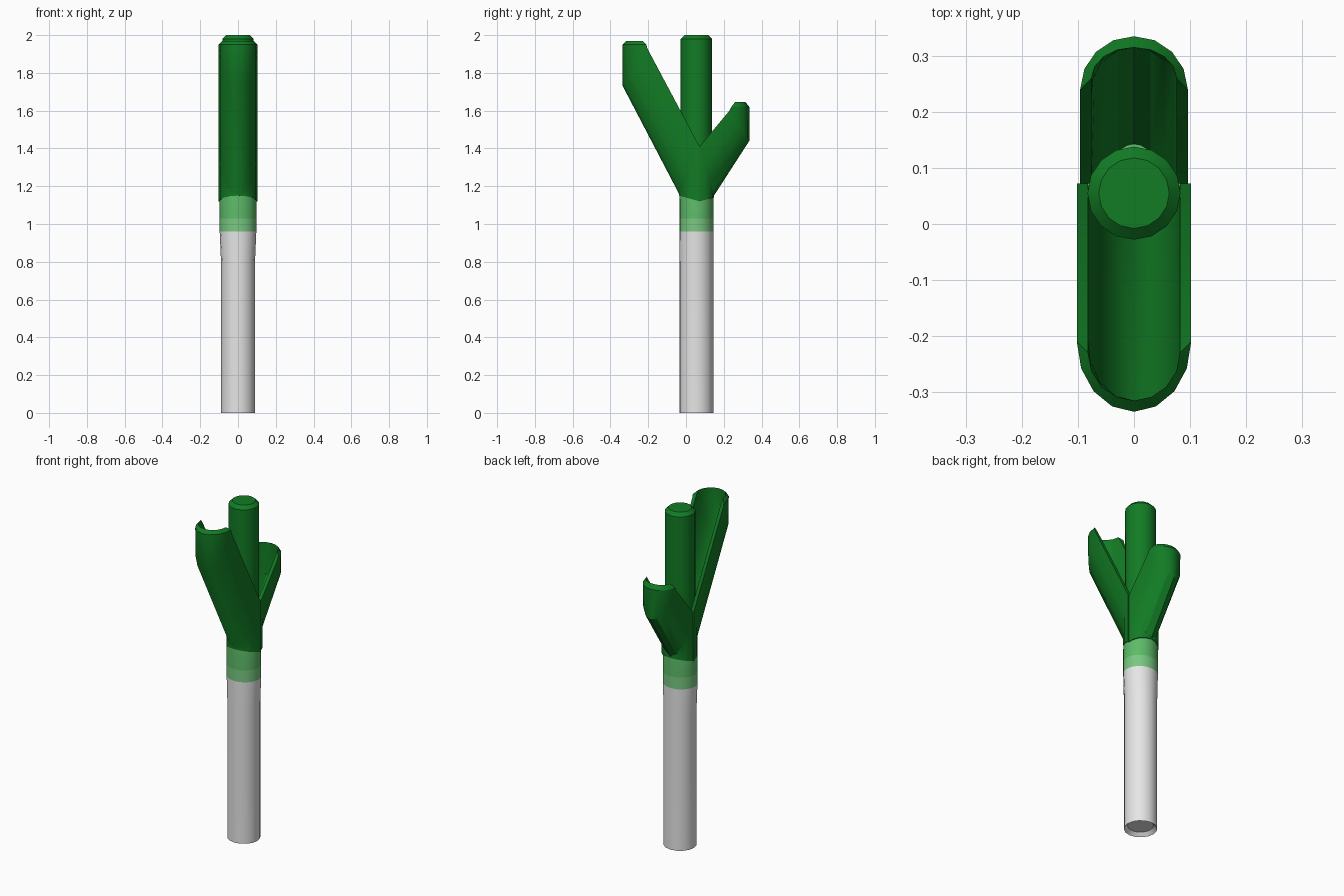
import bpy, bmesh, math

cube = bpy.data.objects.get("Cube")
if cube:
    bpy.data.objects.remove(cube, do_unlink=True)


def material(name, color):
    m = bpy.data.materials.new(name)
    m.use_nodes = True
    m.diffuse_color = (*color, 1)
    m.node_tree.nodes["Principled BSDF"].inputs["Base Color"].default_value = (*color, 1)
    return m


white = material("stem white", (0.78, 0.79, 0.78))
light = material("light green", (0.19, 0.58, 0.22))
mid = material("mid green", (0.11, 0.50, 0.14))
dark = material("leaf green", (0.006, 0.2, 0.018))

SIDES = 16
CENTER_Y = 0.055


def finish(bm, name, materials):
    bmesh.ops.recalc_face_normals(bm, faces=bm.faces[:])
    mesh = bpy.data.meshes.new(name)
    bm.to_mesh(mesh)
    bm.free()
    for m in materials:
        mesh.materials.append(m)
    obj = bpy.data.objects.new(name, mesh)
    bpy.context.collection.objects.link(obj)
    bpy.ops.object.select_all(action="DESELECT")
    obj.select_set(True)
    bpy.context.view_layer.objects.active = obj
    bpy.ops.object.shade_smooth_by_angle(angle=math.radians(30))
    return obj


def lathe(name, profile, materials):
    """Profile rows: x radius, y radius, z, material of the band above."""
    bm = bmesh.new()
    rings = []
    for rx, ry, z, _ in profile:
        angles = [2 * math.pi * i / SIDES for i in range(SIDES)]
        rings.append([bm.verts.new((rx * math.cos(a), CENTER_Y + ry * math.sin(a), z))
                      for a in angles])
    for row, (a, b) in zip(profile, zip(rings, rings[1:])):
        for i in range(SIDES):
            j = (i + 1) % SIDES
            bm.faces.new((a[i], a[j], b[j], b[i])).material_index = row[3]
    bm.faces.new(rings[0])
    bm.faces.new(rings[-1]).material_index = profile[-1][3]
    return finish(bm, name, materials)


def leaf(name, width, rows, wall=0.02):
    """Half-pipe leaf. Rows: edge y, edge z, middle y, middle z, inset."""
    bm = bmesh.new()
    out = 1 if rows[-1][2] > 0 else -1
    half = SIDES // 2

    def ring(row, inset):
        ey, ez, my, mz = row
        my -= out * inset
        verts = []
        for i in range(half + 1):
            t = math.pi * i / half
            s = math.sin(t)
            verts.append(bm.verts.new(((width - inset) * math.cos(t),
                                       ey + (my - ey) * s, ez + (mz - ez) * s)))
        return verts

    outer = [ring(r, 0) for r in rows[:-1]]
    tip = ring(rows[-1], wall)
    inner = [ring(r, wall) for r in rows[:-2]]
    # Outer wall, bevelled tip, then inner wall back down
    loop = outer + [tip] + inner[::-1]
    for a, b in zip(loop, loop[1:] + loop[:1]):
        for i in range(half):
            bm.faces.new((a[i], a[i + 1], b[i + 1], b[i]))
    # Long rims on both sides
    inside = inner + [tip]
    for e in (0, half):
        for k in range(len(outer) - 1):
            bm.faces.new((outer[k][e], outer[k + 1][e], inside[k + 1][e], inside[k][e]))
    return finish(bm, name, [dark])


# White shaft with hollowed base and pale green collar
lathe("stem", [
    (0.07, 0.07, 0.02, 0), (0.09, 0.09, 0, 0), (0.09, 0.09, 0.8, 0),
    (0.097, 0.09, 0.96, 1), (0.097, 0.09, 1.03, 2),
    (0.097, 0.09, 1.12, 2), (0.09, 0.088, 1.18, 2),
], [white, light, mid])

# Central rolled shoot
lathe("central_shoot", [
    (0.083, 0.083, 1.1, 0), (0.083, 0.083, 1.98, 0), (0.063, 0.063, 2.0, 0),
], [dark])

# Tall front leaf
leaf("front_leaf", 0.102, [
    (0.072, 1.12, -0.037, 1.15), (0.072, 1.41, -0.037, 1.16),
    (-0.205, 1.93, -0.335, 1.73), (-0.21, 1.95, -0.335, 1.95),
    (-0.23, 1.97, -0.335, 1.97),
])

# Short back leaf
leaf("back_leaf", 0.096, [
    (0.072, 1.12, 0.148, 1.14), (0.072, 1.41, 0.148, 1.15),
    (0.23, 1.60, 0.335, 1.44), (0.24, 1.62, 0.335, 1.62),
    (0.26, 1.645, 0.335, 1.645),
])
